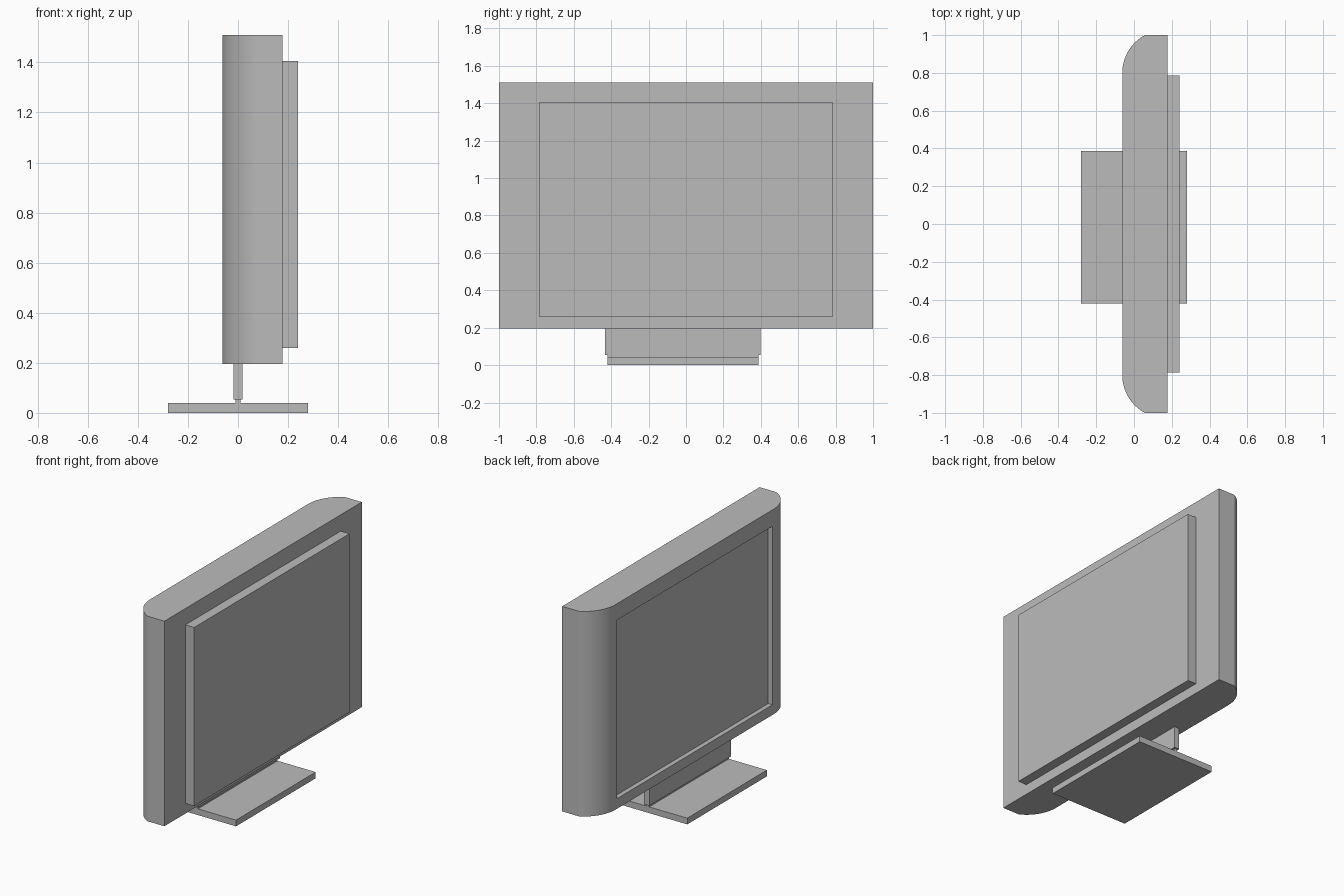
import bpy, bmesh, math

cube = bpy.data.objects.get("Cube")
if cube:
    bpy.data.objects.remove(cube, do_unlink=True)

grey = bpy.data.materials.new("plain grey")
grey.use_nodes = True
GREY = (0.5, 0.5, 0.5, 1.0)
grey.diffuse_color = GREY
grey.node_tree.nodes["Principled BSDF"].inputs["Base Color"].default_value = GREY


def make_object(name, bm):
    bmesh.ops.recalc_face_normals(bm, faces=bm.faces)
    mesh = bpy.data.meshes.new(name)
    bm.to_mesh(mesh)
    bm.free()
    mesh.materials.append(grey)
    obj = bpy.data.objects.new(name, mesh)
    bpy.context.collection.objects.link(obj)
    return obj


def box(name, xs, ys, zs):
    bm = bmesh.new()
    bmesh.ops.create_cube(bm, size=1)
    for v in bm.verts:
        for axis, (low, high) in enumerate((xs, ys, zs)):
            v.co[axis] = low if v.co[axis] < 0 else high
    return make_object(name, bm)


# Housing: plan outline with two rounded screen-side corners, extruded upward
FRONT, SIDE, BACK = -0.062, 0.058, 0.178
Z0, Z1 = 0.195, 1.51
FLAT = 0.80                                  # half width of the flat screen side
dx, dy = SIDE - FRONT, 1.0 - FLAT
radius = (dx * dx + dy * dy) / (2 * dx)
end_angle = math.atan2(dy, dx - radius)
STEPS = 16
half = [(BACK, 1.0)]
for i in range(STEPS + 1):
    a = end_angle + (math.pi - end_angle) * i / STEPS
    half.append((FRONT + radius + radius * math.cos(a), FLAT + radius * math.sin(a)))
outline = half + [(x, -y) for x, y in reversed(half)]

bm = bmesh.new()
base_face = bm.faces.new([bm.verts.new((x, y, Z0)) for x, y in outline])
extruded = bmesh.ops.extrude_face_region(bm, geom=[base_face], use_keep_orig=True)
for v in extruded["geom"]:
    if isinstance(v, bmesh.types.BMVert):
        v.co.z = Z1
bmesh.ops.recalc_face_normals(bm, faces=bm.faces)

# Recessed screen
screen = min(bm.faces, key=lambda f: f.calc_center_median().x)
bmesh.ops.inset_individual(bm, faces=[screen], thickness=0.01)
for v in screen.verts:
    v.co.y = math.copysign(0.787, v.co.y)
    v.co.z = 0.26 if v.co.z < 0.8 else 1.405
screen = bmesh.ops.extrude_discrete_faces(bm, faces=[screen])["faces"][0]
for v in screen.verts:
    v.co.x += 0.03
housing = make_object("screen_housing", bm)

# Smooth rounded corners, crisp flat faces
bpy.ops.object.select_all(action="DESELECT")
housing.select_set(True)
bpy.context.view_layer.objects.active = housing
bpy.ops.object.shade_smooth_by_angle(angle=math.radians(15))
weighted = housing.modifiers.new("flat_face_normals", "WEIGHTED_NORMAL")
weighted.keep_sharp = True

# Rear panel and stand
box("rear_panel", (BACK, 0.24), (-0.787, 0.787), (0.26, 1.405))
box("stand_neck", (-0.018, 0.018), (-0.432, 0.398), (0.054, Z0))
box("neck_foot", (-0.01, 0.01), (-0.42, 0.387), (0.04, 0.054))
box("stand_base", (-0.28, 0.28), (-0.42, 0.387), (0.0, 0.04))
